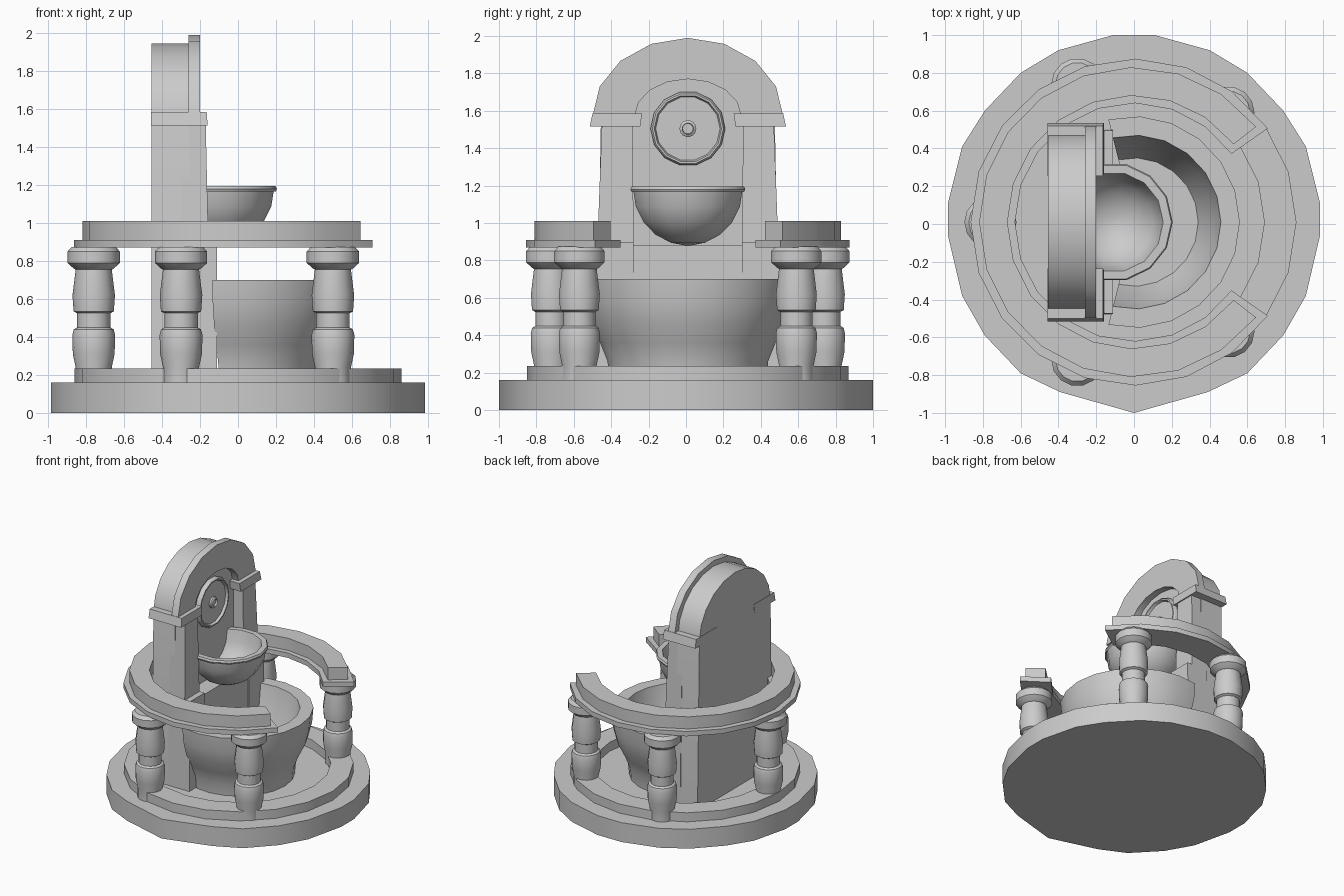
import bpy, bmesh
from math import sin, cos, radians, pi

if "Cube" in bpy.data.objects:
    bpy.data.objects.remove(bpy.data.objects["Cube"])


def finish(name, bm, angle=35):
    bmesh.ops.remove_doubles(bm, verts=bm.verts, dist=1e-5)
    bmesh.ops.recalc_face_normals(bm, faces=bm.faces)
    me = bpy.data.meshes.new(name)
    bm.to_mesh(me)
    bm.free()
    ob = bpy.data.objects.new(name, me)
    bpy.context.collection.objects.link(ob)
    bpy.ops.object.select_all(action='DESELECT')
    ob.select_set(True)
    bpy.context.view_layer.objects.active = ob
    bpy.ops.object.shade_smooth_by_angle(angle=radians(angle))
    return ob


def loft(name, loops, angle=35):
    """Bridge equal-length loops of points and cap both ends."""
    bm = bmesh.new()
    rings = [[bm.verts.new(p) for p in lp] for lp in loops]
    n = len(rings[0])
    for a, b in zip(rings, rings[1:]):
        for i in range(n):
            j = (i + 1) % n
            bm.faces.new((a[i], a[j], b[j], b[i]))
    bm.faces.new(rings[0])
    bm.faces.new(rings[-1])
    return finish(name, bm, angle)


def sweep(name, profile, a0, a1, segs, centre, angle=35):
    """Revolve a closed (r, z) section through part of a turn."""
    loops = []
    for i in range(segs + 1):
        t = radians(a0 + (a1 - a0) * i / segs)
        loops.append([(centre[0] + r * cos(t), centre[1] + r * sin(t), z) for r, z in profile])
    return loft(name, loops, angle)


def turned(name, profile, segs, centre, closed=False, angle=35):
    """Full revolve of an (r, z) profile."""
    bm = bmesh.new()
    rings = [[bm.verts.new((centre[0] + r * cos(2 * pi * i / segs),
                            centre[1] + r * sin(2 * pi * i / segs), z))
              for i in range(segs)] for r, z in profile]
    pairs = list(zip(rings, rings[1:]))
    if closed:
        pairs.append((rings[-1], rings[0]))
    else:
        bm.faces.new(rings[0])
        bm.faces.new(rings[-1])
    for a, b in pairs:
        for i in range(segs):
            j = (i + 1) % segs
            bm.faces.new((a[i], a[j], b[j], b[i]))
    return finish(name, bm, angle)


def slab(name, outline, x0, x1):
    """Extrude a (y, z) outline along x."""
    return loft(name, [[(x, CY + y, z) for y, z in outline] for x in (x0, x1)])


def tapered(name, bottom, top, z0, z1):
    """Box with different bottom and top rectangles (x0, x1, y0, y1)."""
    def rect(b, z):
        return [(b[0], CY + b[2], z), (b[1], CY + b[2], z), (b[1], CY + b[3], z), (b[0], CY + b[3], z)]
    return loft(name, [rect(bottom, z0), rect(top, z1)])


CY = 0.01

# base plinth: uneven many-sided disc
half = [(0.11, 1.0), (0.4, 0.92), (0.6, 0.8), (0.79, 0.6), (0.91, 0.41), (0.985, 0.11),
        (0.985, -0.06), (0.91, -0.38), (0.79, -0.59), (0.6, -0.79), (0.39, -0.89)]
plan = half + [(0, -1.0)] + [(-x, y) for x, y in reversed(half)]
loft("base_plinth", [[(x, y, z) for x, y in plan] for z in (0, 0.16)])

# raised step ring
turned("step_ring", [(0.86, 0.15), (0.86, 0.235), (0.69, 0.235), (0.69, 0.15)], 20, (0, CY), True)

# balustrade columns
column = [(0.095, 0.15), (0.095, 0.24), (0.11, 0.31), (0.113, 0.41), (0.105, 0.44), (0.088, 0.45),
          (0.088, 0.525), (0.106, 0.535), (0.112, 0.62), (0.095, 0.755), (0.105, 0.76),
          (0.138, 0.79), (0.138, 0.85), (0.115, 0.875)]
spots = [(-0.76, 0)] + [(x, s * y) for x, y in ((-0.3, 0.73), (0.5, 0.58)) for s in (-1, 1)]
for i, (x, y) in enumerate(spots):
    turned(f"column_{i + 1}", column, 14, (x, CY + y), angle=30)

# horseshoe rail, two courses
sweep("rail_lower", [(0.63, 0.87), (0.865, 0.87), (0.865, 0.91), (0.63, 0.91)], 35, 325, 16, (0, CY))
sweep("rail_upper", [(0.67, 0.91), (0.82, 0.91), (0.82, 1.01), (0.67, 1.01)], 38, 322, 16, (0, CY))

# lower basin, open to the wall
sweep("basin", [(0.0, 0.15), (0.42, 0.15), (0.43, 0.26), (0.47, 0.36), (0.52, 0.46), (0.55, 0.58), (0.56, 0.7),
                (0.46, 0.7), (0.42, 0.5), (0.34, 0.32), (0.0, 0.32)], -104, 104, 12, (0, CY), 40)

# back wall with arched top
arc = [(0.465 * cos(pi * i / 10), 1.55 + 0.395 * sin(pi * i / 10)) for i in range(11)]
slab("back_wall", [(-0.49, 0.15)] + [(0.49, 0.15)] + arc, -0.455, -0.255)

# arch moulding in front of the wall
bm_out = [(0.51 * cos(pi * i / 8), 1.57 + 0.42 * sin(pi * i / 8)) for i in range(9)]
bm_in = [(0.285 * cos(pi * i / 8), 1.57 + 0.2 * sin(pi * i / 8)) for i in range(9)]
loft("arch_moulding", [[(-0.26, CY + o[0], o[1]), (-0.2, CY + o[0], o[1]),
                        (-0.2, CY + n[0], n[1]), (-0.26, CY + n[0], n[1])]
                       for o, n in zip(bm_out, bm_in)])

# pillars, their footings and flared caps on both sides
for side, s in (("left", -1), ("right", 1)):
    def r(x0, x1, a, b):
        return (x0, x1, *sorted((s * a, s * b)))
    tapered(f"pillar_{side}", r(-0.3, -0.155, 0.29, 0.485), r(-0.3, -0.17, 0.295, 0.46), 0.85, 1.52)
    tapered(f"pillar_footing_{side}", r(-0.3, -0.11, 0.285, 0.49), r(-0.3, -0.11, 0.29, 0.485), 0.15, 0.9)
    tapered(f"pillar_cap_{side}", r(-0.458, -0.16, 0.255, 0.525), r(-0.458, -0.165, 0.245, 0.51), 1.515, 1.585)

# pedestal below the bowl
tapered("bowl_pedestal", (-0.3, -0.11, -0.3, 0.3), (-0.3, -0.12, -0.3, 0.3), 0.15, 0.88)

# upper bowl: hollow hemisphere, trimmed where it enters the wall
outer = [(0.3 * sin(t), 1.18 - 0.3 * cos(t)) for t in (radians(d) for d in (3, 18, 36, 54, 72, 90))]
inner = [(0.26 * sin(t), 1.18 - 0.26 * cos(t)) for t in (radians(d) for d in (90, 72, 54, 36, 18, 3))]
rim = [(0.308, 1.165), (0.315, 1.18), (0.308, 1.195), (0.265, 1.195)]
bowl = turned("upper_bowl", outer + rim + inner, 14, (-0.11, CY), angle=40)
bm = bmesh.new()
bm.from_mesh(bowl.data)
bmesh.ops.bisect_plane(bm, geom=bm.verts[:] + bm.edges[:] + bm.faces[:], plane_co=(-0.27, 0, 0),
                       plane_no=(-1, 0, 0), clear_outer=True)
bm.to_mesh(bowl.data)
bm.free()


# round medallion with raised rim and water spout
def disc_ring(rad, x):
    return [(x, CY + rad * cos(2 * pi * i / 14), 1.505 + rad * sin(2 * pi * i / 14)) for i in range(14)]


loft("medallion", [disc_ring(a, x) for a, x in
                   ((0.2, -0.26), (0.2, -0.235), (0.19, -0.22), (0.18, -0.22), (0.172, -0.24))])
loft("spout", [disc_ring(a, x) for a, x in
               ((0.045, -0.25), (0.045, -0.225), (0.03, -0.215), (0.028, -0.23))])
